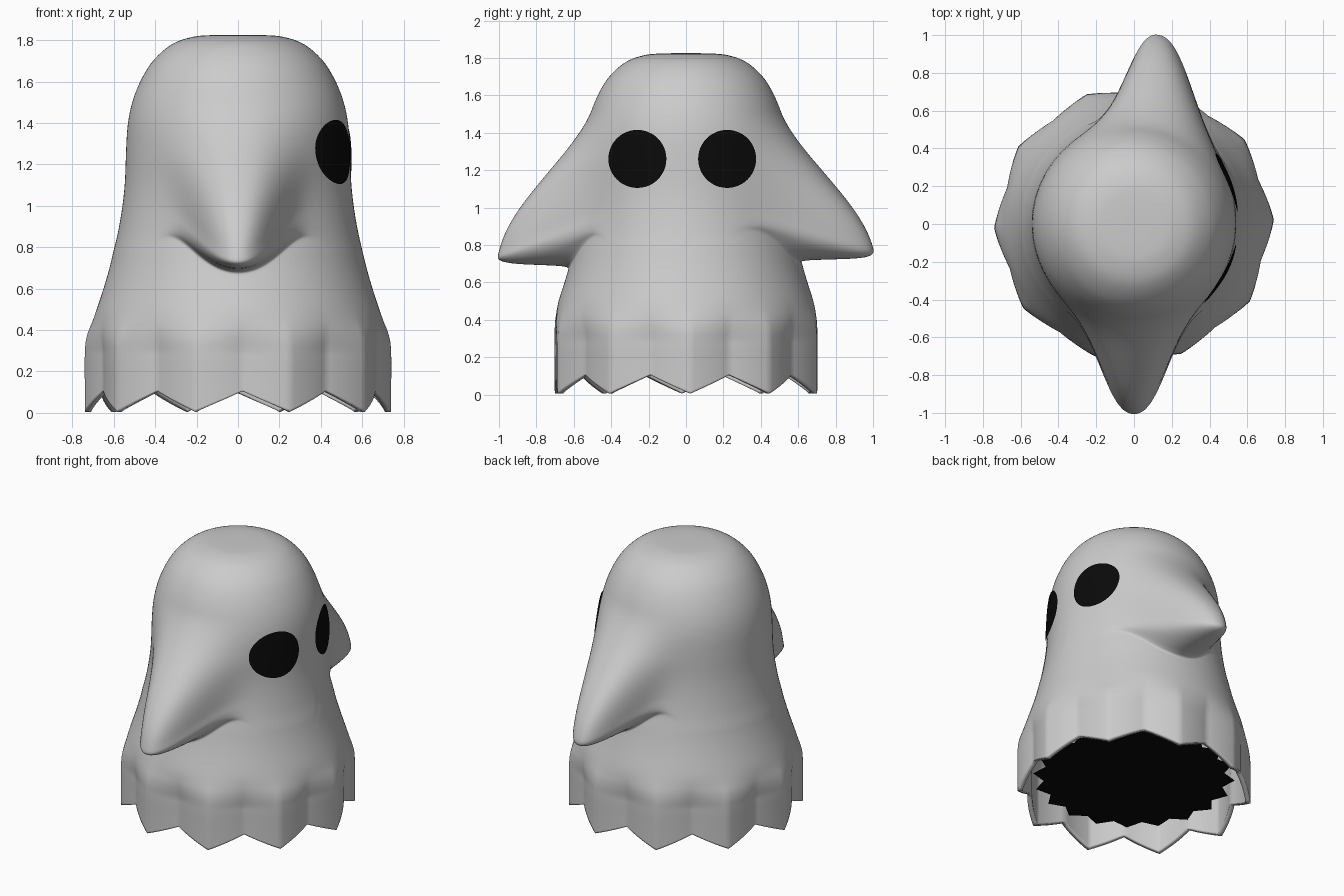
import bpy, bmesh, math

if "Cube" in bpy.data.objects:
    bpy.data.objects.remove(bpy.data.objects["Cube"])

PROFILE = [(0, 1.825), (.12, 1.824), (.22, 1.815), (.32, 1.779), (.41, 1.70), (.472, 1.60),
           (.511, 1.50), (.533, 1.39), (.541, 1.26), (.546, 1.12), (.558, 1.0), (.58, .87),
           (.602, .78), (.611, .74), (.621, .70), (.632, .66), (.653, .59), (.69, .48),
           (.73, .37), (.74, .28), (.74, .12), (.74, 0)]
SEGMENTS = 200
TEETH = 10
# centre x, side along y, reach, underside height
ARMS = [(0.0, -1, .405, .69), (.135, 1, .425, .72)]


def clamp(v):
    return max(0.0, min(1.0, v))


def smooth(v):
    v = clamp(v)
    return v * v * (3 - 2 * v)


def resample(pts, steps):
    """Catmull-Rom curve through the profile points."""
    out = []
    for i in range(len(pts) - 1):
        a, b, c, d = (pts[max(i - 1, 0)], pts[i], pts[i + 1], pts[min(i + 2, len(pts) - 1)])
        for s in range(steps):
            t = s / steps
            out.append(tuple(.5 * (2 * q + (r - p) * t + (2 * p - 5 * q + 4 * r - w) * t * t
                                   + (3 * q - p - 3 * r + w) * t ** 3)
                             for p, q, r, w in zip(a, b, c, d)))
    return out + [pts[-1]]


CURVE = resample(PROFILE, 6)


def radius_at(z):
    for (r0, z0), (r1, z1) in zip(CURVE, CURVE[1:]):
        if z1 <= z <= z0:
            return r0 + (r1 - r0) * (z0 - z) / (z0 - z1)
    return 0


def row_lift(x, y, z):
    """Bend the rows up beside each arm so they follow its V-shaped underside."""
    band = smooth((z - .3) / .36) * (1 - smooth((z - .8) / .65))
    for cx, side, reach, low in ARMS:
        if y * side > 0:
            dx = abs(x - cx)
            return 2.2 * dx * dx * math.exp(-(dx / .42) ** 4) * band
    return 0


def arm_push(x, y, z):
    """How far a body point is drawn out along y to form the arms (signed)."""
    for cx, side, reach, low in ARMS:
        if y * side > 0:
            dx = abs(x - cx)
            t = clamp((1.52 - z) / .71)
            rise = math.sin(t * math.pi / 2) ** 1.75
            under = math.sqrt(1 - (1 - clamp((z - low) / .075)) ** 2)
            width = .205 + .09 * (1 - t)
            return side * reach * rise * under * math.exp(-(dx / width) ** 2.5)
    return 0


def body_point(r, z, ang):
    # folds and pointed teeth at the hem
    phase = ((ang - math.radians(1.8)) * TEETH / (2 * math.pi)) % 1
    tri = 1 - abs(2 * phase - 1)
    x, y = r * math.cos(ang), r * math.sin(ang)
    row = z
    z += row_lift(x, y, z)
    if z > row:
        r = radius_at(z)
    r *= 1 - .065 * tri * smooth((.52 - z) / .25)
    x, y = r * math.cos(ang), r * math.sin(ang)
    push = arm_push(x, y, row)
    y = y * (1 - .015 * smooth((.5 - z) / .2)) + push
    z -= .03 * (push / .4) ** 2
    if z < .3:
        h = .005 + .1 * tri
        z = h + z * (.3 - h) / .3
    return x, y, z


def finish(bm, name, mat=None, shade=True):
    mesh = bpy.data.meshes.new(name)
    bm.to_mesh(mesh)
    bm.free()
    ob = bpy.data.objects.new(name, mesh)
    bpy.context.collection.objects.link(ob)
    if mat:
        mesh.materials.append(mat)
    if shade:
        bpy.ops.object.select_all(action='DESELECT')
        ob.select_set(True)
        bpy.context.view_layer.objects.active = ob
        bpy.ops.object.shade_smooth_by_angle(angle=math.radians(60))
    return ob


black = bpy.data.materials.new("black")
black.diffuse_color = (.003, .003, .003, 1)
black.use_nodes = True
black.node_tree.nodes["Principled BSDF"].inputs["Base Color"].default_value = black.diffuse_color

# sheet body with drawn-out arms and toothed hem
bm = bmesh.new()
angles = [2 * math.pi * i / SEGMENTS for i in range(SEGMENTS)]
top = bm.verts.new((0, 0, PROFILE[0][1]))
rows = [[bm.verts.new(body_point(r, z, a)) for a in angles] for r, z in CURVE[1:]]
for i in range(SEGMENTS):
    j = (i + 1) % SEGMENTS
    bm.faces.new((top, rows[0][i], rows[0][j]))
    for up, down in zip(rows, rows[1:]):
        bm.faces.new((up[i], down[i], down[j], up[j]))
# relax the arms and upper body a little
soft = [v for row in rows for v in row if .42 < v.co.z < 1.6]
for _ in range(6):
    bmesh.ops.smooth_vert(bm, verts=soft, factor=.5, use_axis_x=True, use_axis_y=True, use_axis_z=True)
body = finish(bm, "sheet_body")
solid = body.modifiers.new("cloth", 'SOLIDIFY')
solid.thickness = .03
solid.offset = -1


# eyes: round patches lying on the body surface
def on_surface(ey, rad, a):
    y, z = ey + rad * math.cos(a), 1.26 + rad * math.sin(a)
    base = y
    for _ in range(12):  # find the body point that ends up at this y
        x = math.sqrt(max(radius_at(z) ** 2 - base * base, 0))
        base = .5 * base + .5 * (y - arm_push(x, base, z))
    return x + .01, y, z


n = 48
for name, ey in (("eye_a", -.26), ("eye_b", .22)):
    bm = bmesh.new()
    centre = bm.verts.new(on_surface(ey, 0, 0))
    rings = [[bm.verts.new(on_surface(ey, .155 * k / 8, 2 * math.pi * i / n)) for i in range(n)]
             for k in range(1, 9)]
    for i in range(n):
        j = (i + 1) % n
        bm.faces.new((centre, rings[0][i], rings[0][j]))
        for a, b in zip(rings, rings[1:]):
            bm.faces.new((a[i], b[i], b[j], a[j]))
    finish(bm, name, black)

# dark star-edged floor closing the inside
bm = bmesh.new()
star = []
for i in range(40):
    a = 2 * math.pi * i / 40
    r = .635 if i % 2 == 0 else .57
    star.append(bm.verts.new((r * math.cos(a), r * math.sin(a), .15)))
mid = bm.verts.new((0, 0, .15))
for i in range(40):
    bm.faces.new((mid, star[(i + 1) % 40], star[i]))
finish(bm, "dark_inside", black, shade=False)
